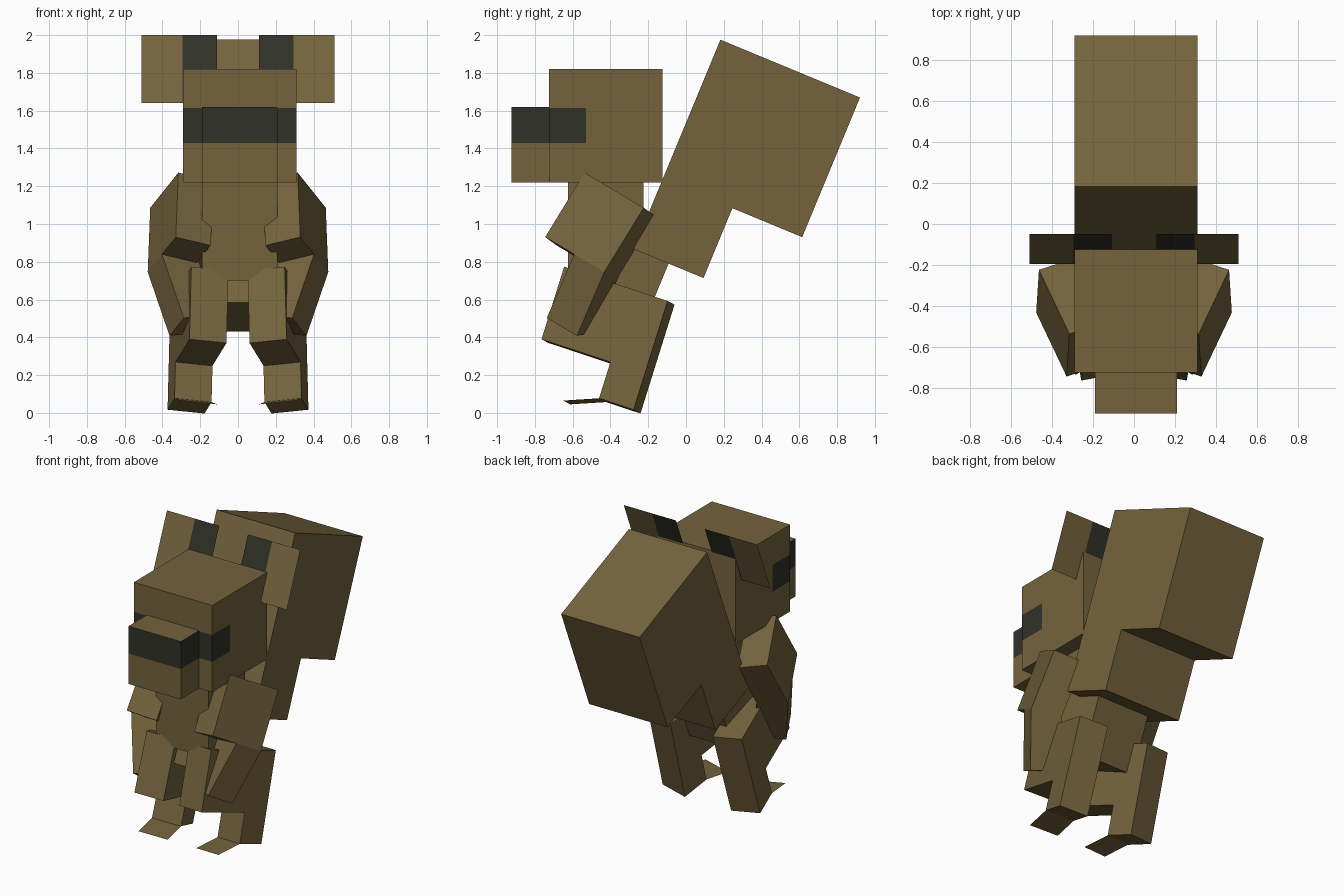
import bpy, bmesh, math
from mathutils import Vector as V

if "Cube" in bpy.data.objects:
    bpy.data.objects.remove(bpy.data.objects["Cube"])


def material(name, rgb):
    m = bpy.data.materials.new(name)
    m.diffuse_color = (*rgb, 1)
    m.use_nodes = True
    m.node_tree.nodes["Principled BSDF"].inputs["Base Color"].default_value = m.diffuse_color
    return m


FUR = material("brown_fur", (0.175, 0.124, 0.046))
DARK = material("dark_marking", (0.030, 0.032, 0.022))


def finish(name, bm, rule=None):
    """Turn a bmesh into an object; rule(face) picks the dark faces."""
    mesh = bpy.data.meshes.new(name)
    mesh.materials.append(FUR)
    mesh.materials.append(DARK)
    bm.normal_update()
    if rule:
        for f in bm.faces:
            f.material_index = int(rule(f))
    bm.to_mesh(mesh)
    bm.free()
    obj = bpy.data.objects.new(name, mesh)
    bpy.context.collection.objects.link(obj)


def prism(name, profile, origin, a, u, w, side=1, cuts=(), rule=None):
    """Extrude a profile given in (a, u) coordinates along w; side=-1 mirrors x."""
    bm = bmesh.new()
    pts = [V(origin) + V(a) * p + V(u) * q for p, q in profile]
    loops = []
    for shift in (V((0, 0, 0)), V(w)):
        loops.append([bm.verts.new(((p + shift).x * side, (p + shift).y, (p + shift).z)) for p in pts])
    n = len(pts)
    bm.faces.new(loops[0])
    bm.faces.new(loops[1][::-1])
    for i in range(n):
        j = (i + 1) % n
        bm.faces.new((loops[0][j], loops[0][i], loops[1][i], loops[1][j]))
    bmesh.ops.recalc_face_normals(bm, faces=bm.faces[:])
    for co, no in cuts:
        bmesh.ops.bisect_plane(bm, geom=bm.verts[:] + bm.edges[:] + bm.faces[:],
                               plane_co=co, plane_no=no)
    finish(name, bm, rule)


def box(name, lo, hi, **kw):
    d = V(hi) - V(lo)
    prism(name, SQUARE, lo, (0, d.y, 0), (0, 0, d.z), (d.x, 0, 0), **kw)


def sheet(name, pts, side, split=None, rule=None):
    """Single flat quad, optionally divided at an x position."""
    bm = bmesh.new()
    bm.faces.new([bm.verts.new((x * side, y, z)) for x, y, z in pts][::side])
    if split:
        bmesh.ops.bisect_plane(bm, geom=bm.verts[:] + bm.edges[:] + bm.faces[:],
                               plane_co=(split * side, 0, 0), plane_no=(1, 0, 0))
    finish(name, bm, rule)


SQUARE = [(0, 0), (1, 0), (1, 1), (0, 1)]


# Head and snout with the dark band across the face
def in_band(f):
    c = f.calc_center_median()
    return abs(f.normal.z) < 0.5 and 1.43 < c.z < 1.62 and c.y < -0.53


box("head", (-0.29, -0.725, 1.22), (0.31, -0.125, 1.82), rule=in_band,
    cuts=[((0, 0, 1.43), (0, 0, 1)), ((0, 0, 1.615), (0, 0, 1)), ((0, -0.53, 0), (0, 1, 0))])
box("snout", (-0.19, -0.925, 1.22), (0.21, -0.725, 1.62), rule=in_band,
    cuts=[((0, 0, 1.43), (0, 0, 1))])

# Chest, tilted hips and tail
box("chest", (-0.19, -0.625, 0.70), (0.21, -0.225, 1.22))
c, s = math.cos(math.radians(22.5)), math.sin(math.radians(22.5))
BACK, UP = V((0, c, -s)), V((0, s, c))
prism("hips", SQUARE, (-0.19, -0.61, 0.585), BACK * 0.4, UP * 0.4, (0.4, 0, 0))
prism("tail", [(0, 0), (0.4, 0), (0.4, 0.4), (0.8, 0.4), (0.8, 1.2), (0, 1.2)],
      (-0.29, -0.277, 0.867), BACK, UP, (0.6, 0, 0))

# Arm axes: front to back, upward, outward
arm_a = V((0.378, 0.796, -0.472)).normalized()
arm_u = V((-0.03, 0.53, 0.85))
arm_u = (arm_u - arm_a * arm_u.dot(arm_a)).normalized()
arm_w = arm_a.cross(arm_u)
shoulder = V((0.316, -0.537, 1.272))
elbow = shoulder + arm_a * 0.393 - arm_u * 0.4
bend = math.radians(21)
fore_u = arm_u * math.cos(bend) + arm_w * math.sin(bend)
fore_w = arm_w * math.cos(bend) - arm_u * math.sin(bend)

# Leg axes, scaled to one unit
leg_a = V((0.185, 0.912, -0.302))
leg_u = V((-0.025, 0.30, 0.96))
leg_w = V((-0.196, 0.037, -0.020))
knee = V((0.257, -0.765, 0.39))
ankle = knee + leg_a * 0.4 - leg_u * 0.2
toe = V((-0.03, -0.19, -0.012))

for label, side in (("right", 1), ("left", -1)):
    prism(label + "_upper_arm", SQUARE, shoulder, arm_a * 0.393, arm_u * -0.4,
          arm_w * -0.2, side)
    prism(label + "_forearm", SQUARE, elbow, arm_a * -0.2, fore_u * -0.385,
          fore_w * -0.2, side)
    # Thigh and shin as one L-shaped block
    prism(label + "_leg", [(0, 0), (0.4, 0), (0.4, -0.2), (0.6, -0.2), (0.6, 0.4), (0, 0.4)],
          knee, leg_a, leg_u, leg_w, side)
    sheet(label + "_foot", [ankle, ankle + leg_w, ankle + leg_w + toe, ankle + toe], side)
    # Flat ear leaning back, dark on its inner half
    sheet(label + "_ear", [(0.11, -0.195, 1.64), (0.51, -0.195, 1.64),
                           (0.51, -0.048, 2.0), (0.11, -0.048, 2.0)], side, 0.295,
          lambda f: abs(f.calc_center_median().x) < 0.295)
